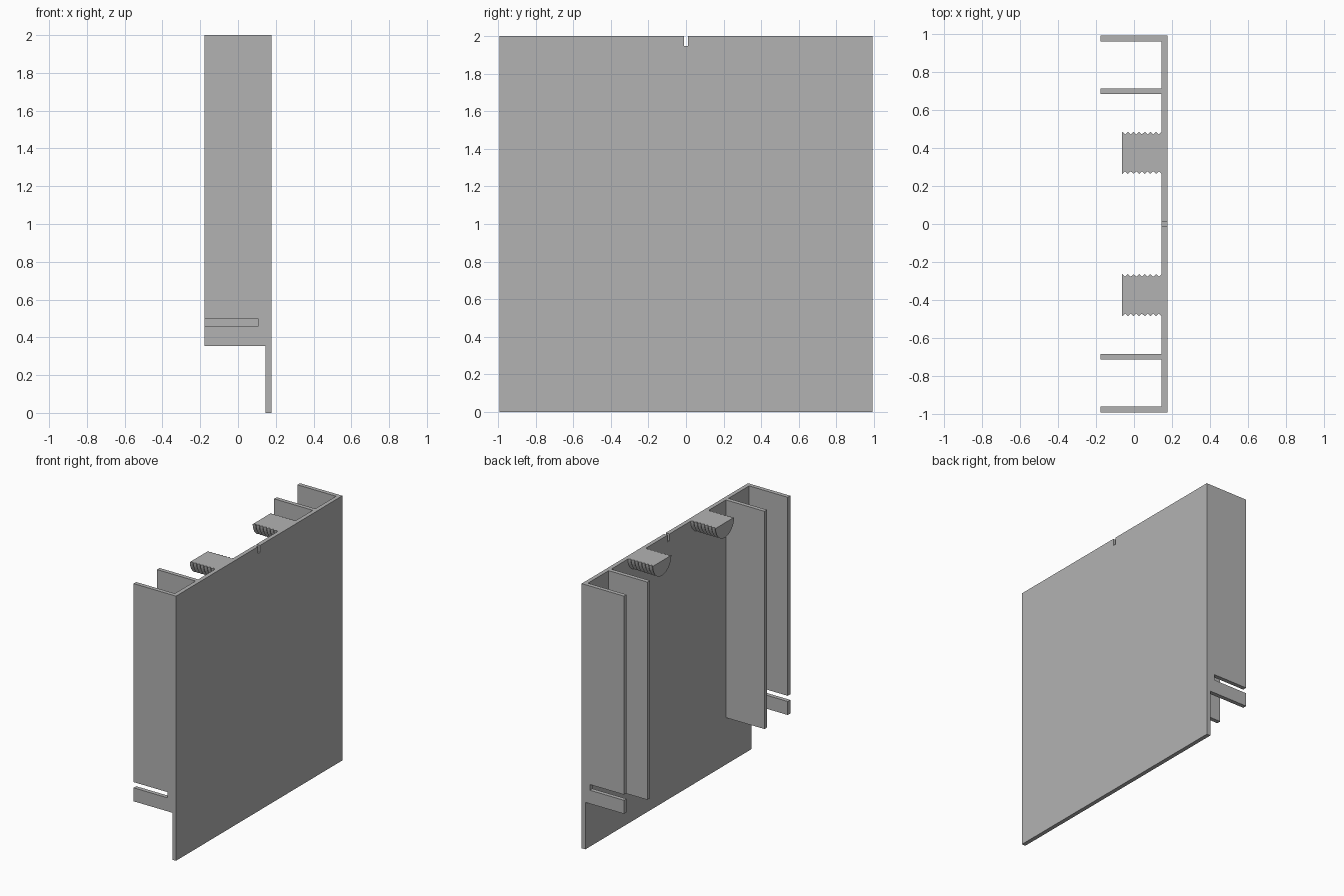
import bpy
import bmesh
from math import cos, sin, pi
from mathutils import Vector

cube = bpy.data.objects.get("Cube")
if cube:
    bpy.data.objects.remove(cube)

# Single grey material
grey = bpy.data.materials.new("plain_grey")
grey.use_nodes = True
colour = (0.45, 0.45, 0.45, 1)
grey.diffuse_color = colour
grey.node_tree.nodes["Principled BSDF"].inputs["Base Color"].default_value = colour

TOP = 2.0
HALF = 0.993          # half width of the panel
THICK = 0.031         # wall thickness
OUTER = 0.177         # outer face of the panel
INNER = OUTER - THICK
TIP = -0.177          # free edge of the fins
FIN_BOTTOM = 0.355


def finish(name, bm):
    bmesh.ops.recalc_face_normals(bm, faces=bm.faces)
    mesh = bpy.data.meshes.new(name)
    bm.to_mesh(mesh)
    bm.free()
    mesh.materials.append(grey)
    obj = bpy.data.objects.new(name, mesh)
    bpy.context.collection.objects.link(obj)
    return obj


def extrude_outline(name, points, direction):
    """Flat outline pulled along a direction into a solid."""
    bm = bmesh.new()
    face = bm.faces.new([bm.verts.new(p) for p in points])
    result = bmesh.ops.extrude_face_region(bm, geom=[face], use_keep_orig=True)
    moved = [v for v in result["geom"] if isinstance(v, bmesh.types.BMVert)]
    bmesh.ops.translate(bm, verts=moved, vec=Vector(direction))
    return finish(name, bm)


# Back panel with a small notch in its top edge
notch, notch_bottom = 0.011, 1.947
panel = [(-HALF, 0), (HALF, 0), (HALF, TOP), (notch, TOP), (notch, notch_bottom),
         (-notch, notch_bottom), (-notch, TOP), (-HALF, TOP)]
extrude_outline("panel", [(INNER, y, z) for y, z in panel], (THICK, 0, 0))

# Fin outlines: the outer ones carry a slot open at the free edge
plain = [(INNER, FIN_BOTTOM), (INNER, TOP), (TIP, TOP), (TIP, FIN_BOTTOM)]
slot_end, slot_low, slot_high = 0.107, 0.457, 0.5
slotted = plain[:3] + [(TIP, slot_high), (slot_end, slot_high),
                       (slot_end, slot_low), (TIP, slot_low)] + plain[3:]


def ridged_lug(name, y_centre):
    """Half-round lug, flat on top, with ridges around its underside."""
    tip, teeth, crest, valley, steps = -0.062, 7, 0.111, 0.097, 24
    bm = bmesh.new()
    rings = []
    for i in range(teeth * 2 + 1):
        x = tip + (INNER - tip) * i / (teeth * 2)
        r = valley if i % 2 else crest
        rings.append([bm.verts.new((x, y_centre + r * cos(a), TOP - r * sin(a)))
                      for a in (pi * s / steps for s in range(steps + 1))])
    for a, b in zip(rings, rings[1:]):
        for s in range(steps):
            bm.faces.new((a[s], a[s + 1], b[s + 1], b[s]))
    # Flat top as one face, and the two half-disc ends
    bm.faces.new([r[0] for r in rings] + [r[-1] for r in reversed(rings)])
    bm.faces.new(rings[0])
    bm.faces.new(rings[-1])
    return finish(name, bm)


# Mirrored pairs of fins and lugs
for side, s in (("front", -1), ("back", 1)):
    extrude_outline(side + "_outer_fin", [(x, s * HALF, z) for x, z in slotted],
                    (0, -s * THICK, 0))
    extrude_outline(side + "_inner_fin", [(x, s * 0.715, z) for x, z in plain],
                    (0, -s * THICK, 0))
    lug = ridged_lug(side + "_lug", s * 0.375)
    bpy.context.view_layer.objects.active = lug
    lug.select_set(True)
    bpy.ops.object.shade_smooth_by_angle(angle=pi / 9)
    lug.select_set(False)
